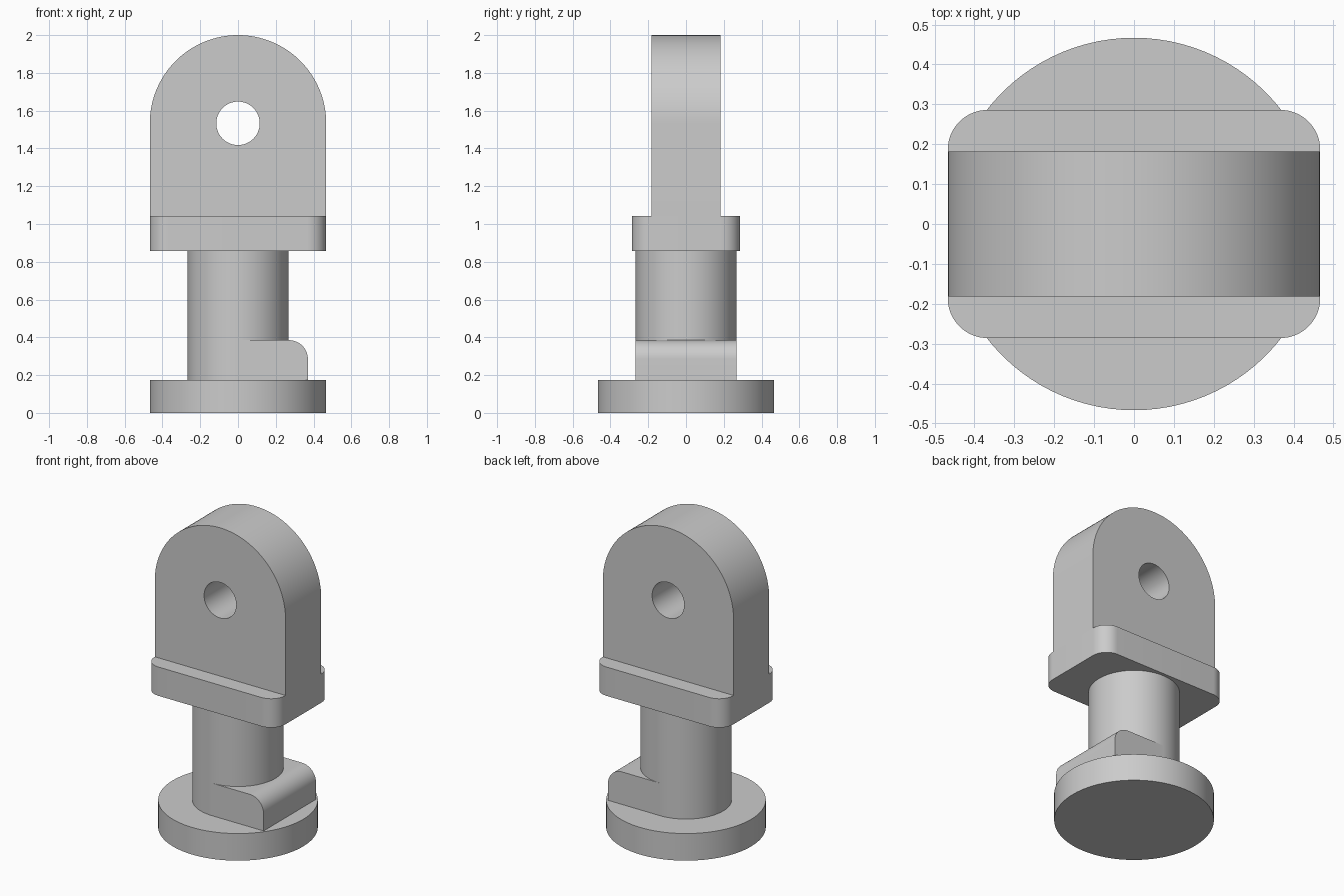
import bpy, bmesh
from math import sin, cos, pi, radians
from mathutils import Matrix, Vector

default_cube = bpy.data.objects.get("Cube")
if default_cube:
    bpy.data.objects.remove(default_cube, do_unlink=True)

grey = bpy.data.materials.new("matte grey")
grey.use_nodes = True
grey.diffuse_color = (0.6, 0.6, 0.6, 1)
grey.node_tree.nodes["Principled BSDF"].inputs["Base Color"].default_value = (0.6, 0.6, 0.6, 1)

R = 0.467            # flange radius and half width of the lug
POST_R = 0.267
HOLE_Z = 2 - R
UPRIGHT = Matrix.Rotation(radians(90), 4, "X")   # stands a flat profile up, facing -y


def arc(cx, cy, radius, start, end, steps):
    """Points along an arc, angles in degrees."""
    angles = [radians(start + (end - start) * i / steps) for i in range(steps + 1)]
    return [(cx + radius * cos(a), cy + radius * sin(a)) for a in angles]


def circle(radius, cy=0):
    return arc(0, cy, radius, 0, 360, 96)[:-1]


def prism(name, outline, low, high, frame=Matrix()):
    """Extrude a flat outline from low to high, then place it with frame."""
    bm = bmesh.new()
    face = bm.faces.new([bm.verts.new((x, y, low)) for x, y in outline])
    top = bmesh.ops.extrude_face_region(bm, geom=[face])["geom"]
    moved = [v for v in top if isinstance(v, bmesh.types.BMVert)]
    bmesh.ops.translate(bm, verts=moved, vec=Vector((0, 0, high - low)))
    bmesh.ops.transform(bm, matrix=frame, verts=bm.verts)
    bmesh.ops.recalc_face_normals(bm, faces=bm.faces)
    mesh = bpy.data.meshes.new(name)
    bm.to_mesh(mesh)
    bm.free()
    mesh.materials.append(grey)
    obj = bpy.data.objects.new(name, mesh)
    bpy.context.collection.objects.link(obj)
    return obj


def select(obj):
    bpy.ops.object.select_all(action="DESELECT")
    obj.select_set(True)
    bpy.context.view_layer.objects.active = obj


# Round foot and post
parts = [
    prism("base_flange", circle(R), 0, 0.175),
    prism("post", circle(POST_R), 0.17, 0.86),
]

# Locating key beside the post, rounded on its upper outer edge
key_outline = [(0, 0.17), (0.37, 0.17)] + arc(0.27, 0.285, 0.1, 0, 90, 16) + [(0, 0.385)]
parts.append(prism("locating_key", key_outline, -POST_R, POST_R, UPRIGHT))

# Collar plate with rounded corners
corner = 0.1
collar_outline = []
for sx, sy, start in ((1, 1, 0), (-1, 1, 90), (-1, -1, 180), (1, -1, 270)):
    collar_outline += arc(sx * (R - corner), sy * (0.286 - corner), corner, start, start + 90, 16)
parts.append(prism("collar_plate", collar_outline, 0.857, 1.043))

# Round-topped lug with a pin hole
lug_outline = [(-R, 1.043), (R, 1.043)] + arc(0, HOLE_Z, R, 0, 180, 64)
lug = prism("lug", lug_outline, -0.182, 0.182, UPRIGHT)
cutter = prism("pin_hole_cutter", circle(0.115, HOLE_Z), -0.5, 0.5, UPRIGHT)
cutter.hide_render = True
cut = lug.modifiers.new("pin_hole", "BOOLEAN")
cut.operation = "DIFFERENCE"
cut.solver = "EXACT"
cut.object = cutter
select(lug)
bpy.ops.object.modifier_apply(modifier=cut.name)
bpy.data.objects.remove(cutter, do_unlink=True)
parts.append(lug)

# Smooth curved sides, crisp edges
for part in parts:
    select(part)
    bpy.ops.object.shade_smooth_by_angle(angle=radians(30))
